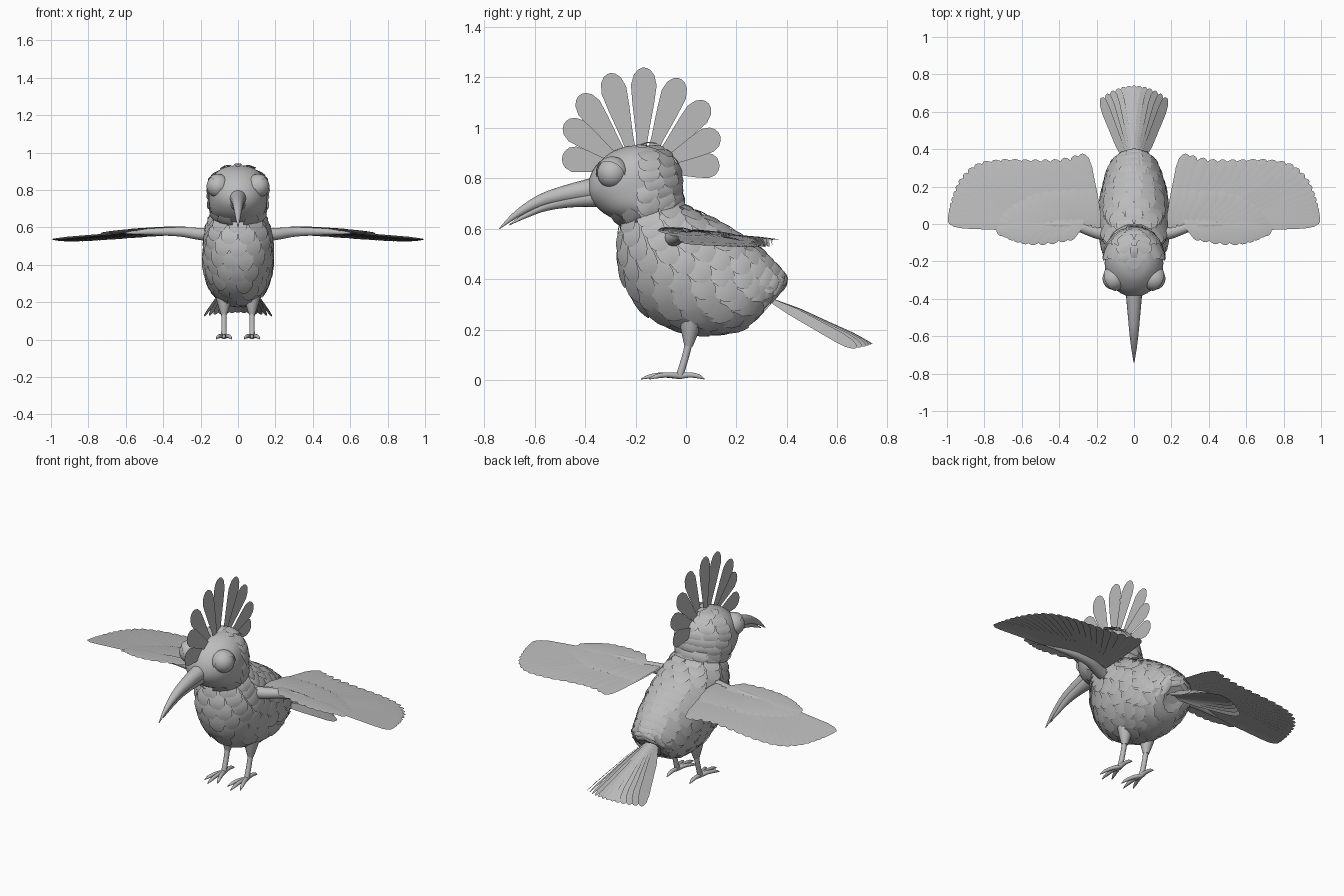
import bpy, bmesh, math, random
from mathutils import Vector

random.seed(4)
cube = bpy.data.objects.get("Cube")
if cube:
    bpy.data.objects.remove(cube)

GREY = (0.5, 0.5, 0.5, 1)
grey = bpy.data.materials.new("plain_grey")
grey.use_nodes = True
grey.diffuse_color = GREY
grey.node_tree.nodes["Principled BSDF"].inputs["Base Color"].default_value = GREY

# Feather outlines: (position along the shaft, half width as a share of width)
SCALE = [(0, .36), (.35, .5), (.65, .49), (.85, .36), (.96, .18), (1, .04)]
FLIGHT = [(0, .15), (.3, .42), (.8, .5), (.92, .42), (.98, .24), (1, .08)]
PLUME = [(0, .1), (.35, .24), (.65, .42), (.83, .5), (.93, .4), (.98, .24), (1, .08)]


def finish(name, bm, mirror=False):
    mesh = bpy.data.meshes.new(name)
    bm.to_mesh(mesh)
    bm.free()
    mesh.materials.append(grey)
    for p in mesh.polygons:
        p.use_smooth = len(p.vertices) < 5
    obj = bpy.data.objects.new(name, mesh)
    bpy.context.collection.objects.link(obj)
    if mirror:
        obj.modifiers.new("mirror", 'MIRROR').use_mirror_merge = False
    return obj


def spline(rows, u):
    """Smooth interpolation through rows of numbers."""
    last = len(rows) - 1
    u = max(0, min(u, last))
    i = min(int(u), last - 1)
    t = u - i
    quad = zip(*(rows[max(0, min(k, last))] for k in range(i - 1, i + 3)))
    return [b + .5 * t * (c - a + t * (2 * a - 5 * b + 4 * c - d + t * (3 * (b - c) + d - a)))
            for a, b, c, d in quad]


def loft(bm, ring, count, sides):
    """Closed skin through count rings; ring(k, angle) gives a point."""
    rings = [[bm.verts.new(ring(k, math.tau * j / sides)) for j in range(sides)]
             for k in range(count)]
    faces = [bm.faces.new((r[j], r[(j + 1) % sides], s[(j + 1) % sides], s[j]))
             for r, s in zip(rings, rings[1:]) for j in range(sides)]
    faces += [bm.faces.new(rings[0]), bm.faces.new(rings[-1])]
    bmesh.ops.recalc_face_normals(bm, faces=faces)


def tube(bm, path, ref, sides=12, steps=5):
    """Tapered tube along points (x, y, z, radius)."""
    def ring(k, a):
        u = k / steps
        p = spline(path, u)
        t = Vector(spline(path, u + .05)[:3]) - Vector(spline(path, u - .05)[:3])
        side = t.cross(Vector(ref)).normalized()
        up = side.cross(t).normalized()
        return Vector(p[:3]) + p[3] * (side * math.cos(a) + up * math.sin(a))
    loft(bm, ring, (len(path) - 1) * steps + 1, sides)


def feather(bm, root, tip, width, normal, outline, bow=0.0, droop=0.0):
    """Flat vane with a centre shaft, bowed along its length."""
    root, tip, n = Vector(root), Vector(tip), Vector(normal).normalized()
    side = (tip - root).cross(n).normalized() * width
    rows = []
    for t, w in outline:
        mid = root.lerp(tip, t) + n * bow * math.sin(math.pi * t)
        rows.append([bm.verts.new(mid + side * w * s - n * droop * abs(s) * w * 2)
                     for s in (-1, 0, 1)])
    for r, s in zip(rows, rows[1:]):
        for j in (0, 1):
            bm.faces.new((r[j], r[j + 1], s[j + 1], s[j]))


def skin(rows, u, a):
    """Point on a body form; a = 0 is the front or belly, pi the back."""
    fy, fz, by, bz, w = spline(rows, u)
    c = math.cos(a)
    return Vector((w * math.sin(a), (fy + by + (fy - by) * c) / 2, (fz + bz + (fz - bz) * c) / 2))


def plumage(name, rows, start, end, count, reach, keep):
    """Overlapping scale feathers in staggered rows over a body form."""
    bm = bmesh.new()
    step = (end - start) / count
    for k in range(count):
        u = start + k * step
        ring = [skin(rows, u, math.tau * j / 40) for j in range(41)]
        girth = sum((q - p).length for p, q in zip(ring, ring[1:]))
        n = max(6, round(girth / .078))
        for j in range(n):
            a = math.tau * (j + .5 * (k % 2)) / n
            if not keep(u, a):
                continue
            root, tip = skin(rows, u, a), skin(rows, u + step * reach, a)
            normal = (tip - root).cross(skin(rows, u, a + .05) - skin(rows, u, a - .05))
            if normal.length < 1e-7 or (tip - root).length < .02:
                continue
            normal.normalize()
            centre = sum(ring[:40], Vector()) / 40
            if normal.dot(root - centre) < 0:
                normal.negate()
            feather(bm, root + normal * .002, tip + normal * random.uniform(.007, .016),
                    girth / n * 1.15, normal, SCALE, .009, .004)
    finish(name, bm)


# Body and head forms: front point (y, z), back point (y, z), half width
BODY = [(-.24, .67, -.03, .70, .12), (-.26, .58, .02, .67, .15), (-.265, .48, .11, .63, .17),
        (-.23, .36, .2, .575, .178), (-.15, .26, .28, .52, .175), (-.02, .2, .345, .46, .16),
        (.12, .185, .385, .41, .135), (.24, .215, .385, .38, .095), (.3, .29, .36, .35, .04)]
HEAD = [(-.24, .62, -.01, .67, .12), (-.325, .66, -.03, .73, .148), (-.38, .72, -.025, .79, .156),
        (-.388, .78, -.04, .85, .154), (-.36, .845, -.075, .9, .132),
        (-.3, .9, -.13, .927, .085), (-.24, .925, -.19, .932, .03)]
for name, rows in (("body", BODY), ("head", HEAD)):
    bm = bmesh.new()
    loft(bm, lambda k, a: skin(rows, k / 4, a), (len(rows) - 1) * 4 + 1, 40)
    finish(name, bm)
plumage("body_feathers", BODY, .2, 7.7, 13, 1.75, lambda u, a: True)
plumage("head_feathers", HEAD, 5.8, .2, 9, 1.75,
        lambda u, a: math.cos(a) < (.95 if u < .9 else -.05))

# Curved bill in two halves
bm = bmesh.new()
tube(bm, [(0, -.35, .76, .046), (0, -.48, .737, .034), (0, -.58, .708, .025),
          (0, -.67, .658, .014), (0, -.74, .6, .002)], (0, 0, 1), 16)
finish("upper_bill", bm)
bm = bmesh.new()
tube(bm, [(0, -.34, .728, .042), (0, -.46, .712, .028), (0, -.56, .688, .019),
          (0, -.64, .65, .01), (0, -.7, .615, .002)], (0, 0, 1), 16)
finish("lower_bill", bm)

# Eyes with lids drawn over their upper part
EYE = Vector((.108, -.292, .82))
for name, radius in (("eyes", .06), ("eyelids", .066)):
    bm = bmesh.new()
    bmesh.ops.create_uvsphere(bm, u_segments=32, v_segments=20, radius=radius)
    if name == "eyelids":
        gaze = Vector((.8, -.4, -.5)).normalized()
        bmesh.ops.bisect_plane(bm, geom=bm.verts[:] + bm.edges[:] + bm.faces[:],
                               plane_co=gaze * .018, plane_no=gaze, clear_outer=True)
    bmesh.ops.translate(bm, verts=bm.verts, vec=EYE)
    finish(name, bm, True)

# Upright crest fan
bm = bmesh.new()
TIPS = [(-.49, .885), (-.48, 1.02), (-.42, 1.13), (-.305, 1.215), (-.165, 1.238),
        (-.025, 1.195), (.085, 1.1), (.132, .975), (.132, .855)]
for i, (y, z) in enumerate(TIPS):
    x = .006 if i % 2 else -.006
    feather(bm, (x, -.18 + .12 * (y + .18), .83), (x, y, z), .102, (1, 0, 0), PLUME)
finish("crest", bm)

# Tail fan, arched downward at its sides
bm = bmesh.new()
for i in range(13):
    s = i / 6 - 1
    lift = .004 * (1 - abs(s))
    feather(bm, (.035 * s, .32, .325 + lift), (.175 * s, .74 - .065 * s * s, .14 + lift - .012 * s * s),
            .062, (1.1 * s, .45, .9), FLIGHT, .006)
finish("tail", bm)


# Wings: layers of feathers fanned between a root path and a tip path
def wing_layer(name, roots, tips, count, width, height):
    bm = bmesh.new()
    for i in range(count):
        t = i / (count - 1)
        ends = []
        for path in (roots, tips):
            x, y = spline(path, t * (len(path) - 1))
            ends.append((x, y, .585 + height - .075 * y - .07 * max(0, x - .4) - .004 * t))
        feather(bm, ends[0], ends[1], width, (0, .12, 1), FLIGHT, .008, .003)
    finish(name, bm, True)


wing_layer("flight_feathers", [(.19, -.02), (.3, .01), (.42, .02), (.52, .005), (.56, -.01)],
           [(.28, .375), (.42, .345), (.57, .34), (.72, .34), (.85, .315), (.93, .24),
            (.97, .15), (.99, .07), (.995, .02)], 23, .078, 0)
wing_layer("upper_coverts", [(.19, -.02), (.33, 0), (.45, 0), (.54, -.02)],
           [(.24, .19), (.38, .18), (.52, .16), (.63, .11), (.71, .04), (.735, -.035)],
           15, .07, .008)
wing_layer("front_coverts", [(.27, .02), (.36, .02), (.46, .01), (.52, 0)],
           [(.36, -.08), (.47, -.1), (.585, -.1), (.67, -.075), (.73, -.04)], 10, .06, .012)
bm = bmesh.new()
tube(bm, [(.11, -.06, .56, .038), (.2, -.045, .565, .033), (.31, -.012, .577, .026),
          (.45, -.005, .578, .02), (.6, -.02, .57, .005)], (0, 0, 1), 14)
finish("wing_arms", bm, True)

# Legs with feathered thighs
bm = bmesh.new()
tube(bm, [(.075, .02, .25, .05), (.075, .015, .19, .034), (.075, .01, .135, .017)], (1, 0, 0))
tube(bm, [(.075, .015, .17, .016), (.075, 0, .1, .014), (.075, -.025, .018, .015)], (1, 0, 0))
finish("legs", bm, True)

# Feet: three toes forward, one back
bm = bmesh.new()
for x, y in ((.033, -.145), (.075, -.178), (.117, -.145), (.075, .073)):
    a, b = Vector((.075, -.025)), Vector((x, y))
    spots = [(0, .016, .013), (.4, .02, .011), (.75, .015, .009), (1, .004, .002)]
    tube(bm, [(*a.lerp(b, t), z, r) for t, z, r in spots], (0, 0, 1), 10)
finish("toes", bm, True)
